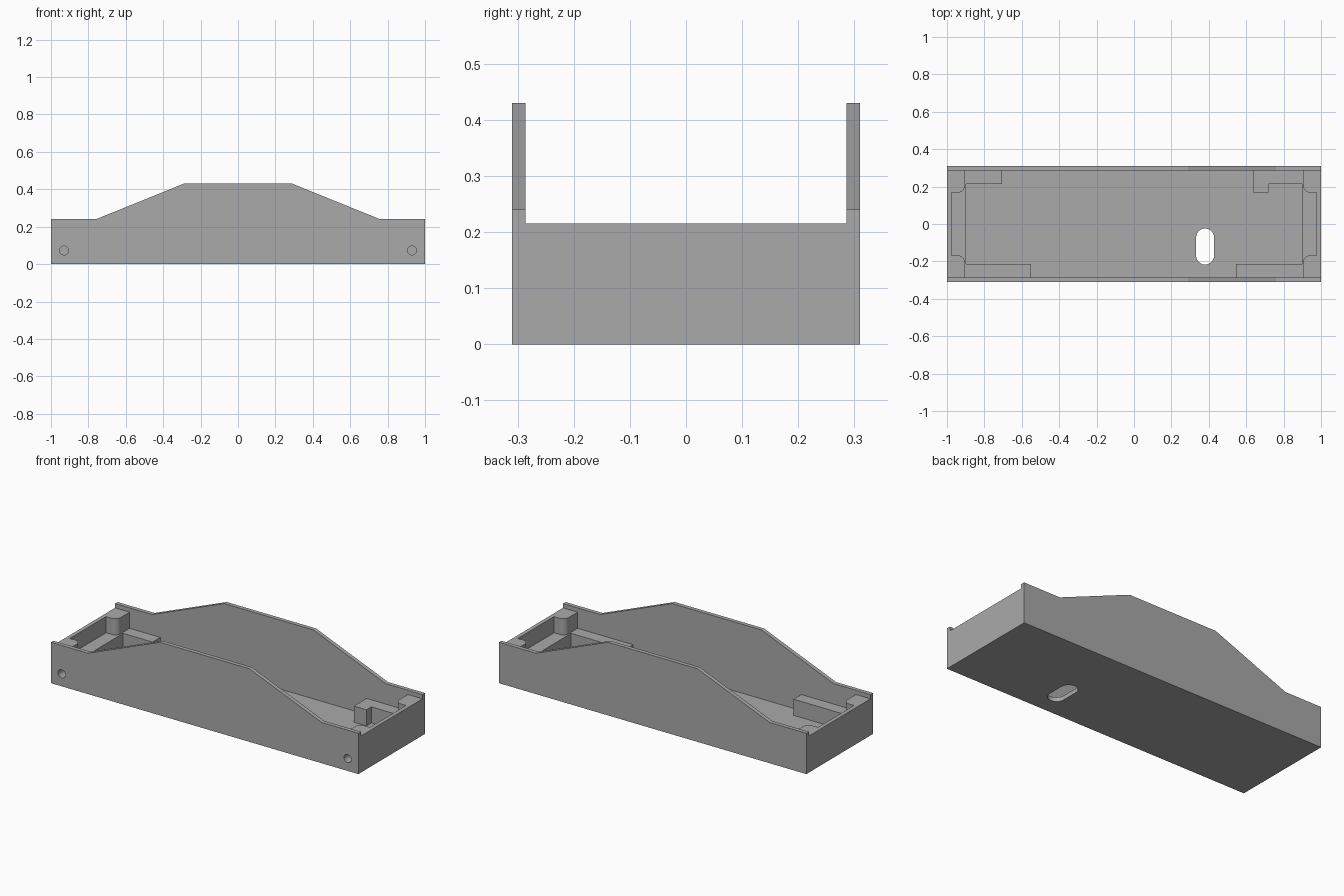
import bpy
import bmesh
from math import pi, cos, sin
from mathutils import Matrix

if "Cube" in bpy.data.objects:
    bpy.data.objects.remove(bpy.data.objects["Cube"], do_unlink=True)

HALF_DEPTH, INNER_Y = 0.31, 0.286      # outside and inside of the long walls
INNER_X = 0.976                        # inside of the end walls
FLOOR, LEDGE, RIM = 0.025, 0.12, 0.215  # heights inside the tray

grey = bpy.data.materials.new("plain_grey")
grey.use_nodes = True
colour = (0.4, 0.4, 0.4, 1)
grey.diffuse_color = colour
grey.node_tree.nodes["Principled BSDF"].inputs["Base Color"].default_value = colour


def prism(name, outline, low, high, upright=False):
    """Extrude an outline along z, or along y when upright (outline in x, z)."""
    bm = bmesh.new()
    face = bm.faces.new([bm.verts.new((x, y, low)) for x, y in outline])
    top = bmesh.ops.extrude_face_region(bm, geom=[face])["geom"]
    verts = [v for v in top if isinstance(v, bmesh.types.BMVert)]
    bmesh.ops.translate(bm, verts=verts, vec=(0, 0, high - low))
    if upright:
        bm.transform(Matrix.Rotation(pi / 2, 4, "X"))
    bmesh.ops.recalc_face_normals(bm, faces=bm.faces)
    mesh = bpy.data.meshes.new(name)
    bm.to_mesh(mesh)
    bm.free()
    mesh.materials.append(grey)
    obj = bpy.data.objects.new(name, mesh)
    bpy.context.collection.objects.link(obj)
    return obj


def arc(cx, cy, r, start, end, steps=12):
    return [(cx + r * cos(start + (end - start) * i / steps),
             cy + r * sin(start + (end - start) * i / steps)) for i in range(steps + 1)]


def rectangle(x, y):
    return [(-x, -y), (x, -y), (x, y), (-x, y)]


def cut(body, cutter):
    """Subtract the cutter from the body and discard it."""
    cutter.hide_render = True
    mod = body.modifiers.new("cut", "BOOLEAN")
    mod.operation, mod.solver, mod.object = "DIFFERENCE", "EXACT", cutter
    bpy.context.view_layer.objects.active = body
    bpy.ops.object.modifier_apply(modifier=mod.name)
    bpy.data.objects.remove(cutter, do_unlink=True)


# Solid body with raised, sloping long sides
half_side = [(1, 0), (1, 0.24), (0.76, 0.24), (0.29, 0.43)]
side = half_side + [(-x, z) for x, z in reversed(half_side)]
body = prism("tray_body", side, -HALF_DEPTH, HALF_DEPTH, upright=True)

# Lower the ends to the rim
cut(body, prism("rim_cutter", rectangle(1.2, INNER_Y), RIM, 0.6))

# Upper cavity, leaving a rounded post in each corner
quarter = [(INNER_X, 0.168)] + arc(0.94, 0.203, 0.035, 1.5 * pi, pi) + [(0.905, INNER_Y)]
right_half = [(x, -y) for x, y in reversed(quarter)] + quarter
upper = right_half + [(-x, -y) for x, y in right_half]
cut(body, prism("upper_cavity_cutter", upper, LEDGE, 0.5))

# Lower cavity, leaving stepped ledges around both ends
ex, ey = 0.897, 0.214
lower = [(-0.55, -INNER_Y), (0.545, -INNER_Y), (0.545, -ey), (ex, -ey),
         (ex, ey), (0.718, ey), (0.718, 0.168), (0.636, 0.168),
         (0.636, INNER_Y), (-0.706, INNER_Y), (-0.706, ey), (-ex, ey),
         (-ex, -ey), (-0.55, -ey)]
cut(body, prism("lower_cavity_cutter", lower, FLOOR, 0.17))

# Slot through the floor
slot = arc(0.38, -0.072, 0.048, 0, pi) + arc(0.38, -0.169, 0.048, pi, 2 * pi)
cut(body, prism("slot_cutter", slot, -0.1, 0.1))

# Blind screw holes in the front wall
for sx in (-1, 1):
    ring = arc(sx * 0.93, 0.073, 0.024, 0, 2 * pi, 32)[:-1]
    cut(body, prism("screw_hole_cutter", ring, 0.21, 0.4, upright=True))

# Merge leftover flat splits
bm = bmesh.new()
bm.from_mesh(body.data)
bmesh.ops.remove_doubles(bm, verts=bm.verts, dist=0.0001)
bmesh.ops.dissolve_limit(bm, angle_limit=0.01, verts=bm.verts, edges=bm.edges)
bm.to_mesh(body.data)
bm.free()
